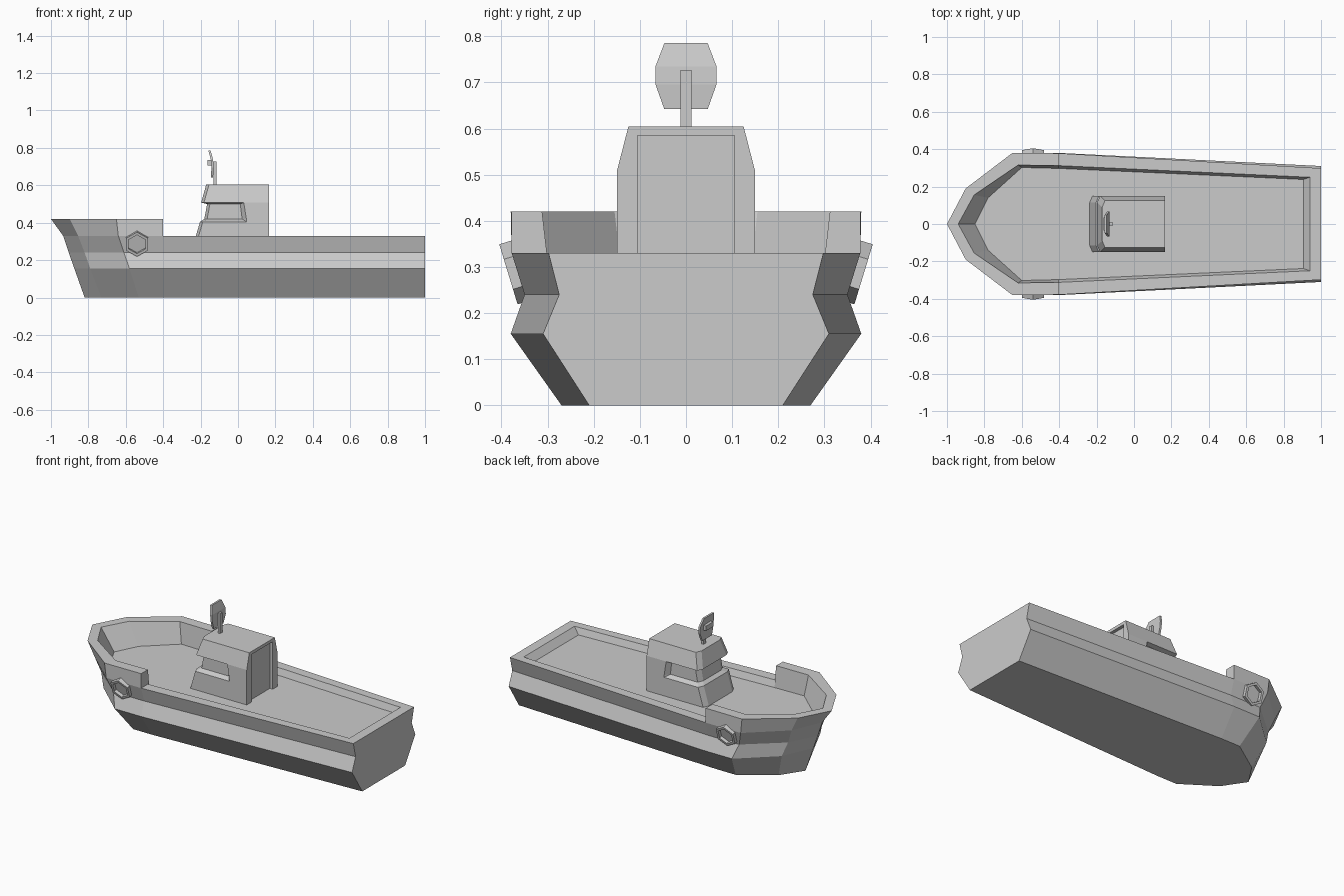
import bpy, bmesh, math
from mathutils import Matrix, Vector

if "Cube" in bpy.data.objects:
    bpy.data.objects.remove(bpy.data.objects["Cube"])


def finish(bm, name):
    bmesh.ops.remove_doubles(bm, verts=bm.verts, dist=0.0005)
    bmesh.ops.recalc_face_normals(bm, faces=bm.faces)
    me = bpy.data.meshes.new(name)
    bm.to_mesh(me)
    bm.free()
    ob = bpy.data.objects.new(name, me)
    bpy.context.collection.objects.link(ob)
    return ob


def box(name, x0, x1, w, z0, z1):
    bm = bmesh.new()
    bmesh.ops.create_cube(bm, size=1)
    bmesh.ops.scale(bm, vec=(x1 - x0, 2 * w, z1 - z0), verts=bm.verts)
    bmesh.ops.translate(bm, vec=((x0 + x1) / 2, 0, (z0 + z1) / 2), verts=bm.verts)
    return finish(bm, name)


# Hull: rows of (x, y) from stem to stern for each height, half only
rows = [
    (0.0, [(-.82, 0), (-.73, .135), (-.53, .27), (-.4, .27), (1, .21)]),
    (.155, [(-.875, 0), (-.79, .19), (-.58, .38), (-.4, .38), (1, .31)]),
    (.24, [(-.905, 0), (-.82, .17), (-.61, .35), (-.4, .35), (1, .275)]),
    (.33, [(-.935, 0), (-.855, .185), (-.64, .378), (-.4, .378), (1, .298)]),
]
bulwark = [(-1, 0), (-.9, .19), (-.65, .38), (-.4, .378)]
inner = [(-.94, 0), (-.855, .155), (-.62, .315), (-.4, .312)]
floor = [(-.85, 0), (-.78, .14), (-.6, .302), (-.4, .297), (.905, .238), (.905, 0)]
RAIL, TOP, DECK = .33, .42, .29

bm = bmesh.new()


def lift(pts, z):
    return [bm.verts.new((x, y, z)) for x, y in pts]


def strip(a, b):
    for i in range(min(len(a), len(b)) - 1):
        bm.faces.new((a[i], a[i + 1], b[i + 1], b[i]))


lv = [lift(p, z) for z, p in rows]
for a, b in zip(lv, lv[1:]):
    strip(a, b)
up, inn, fl = lift(bulwark, TOP), lift(inner, TOP), lift(floor, DECK)
strip(lv[3][:4], up)
strip(up, inn)
strip(inn, fl)
# Low rail from the bulwark step aft, and across the stern
rail_in = lift([(-.4, .312), (.94, .25), (.94, 0)], RAIL)
rail_out = [lv[3][3], lv[3][4], bm.verts.new((1, 0, RAIL))]
strip(rail_out, rail_in)
strip(rail_in, fl[3:])
bm.faces.new((lv[3][3], up[3], inn[3], rail_in[0]))
bm.faces.new((inn[3], rail_in[0], fl[3]))
# Deck, bottom and transom
bm.faces.new(fl)
bm.faces.new(lv[0] + [bm.verts.new((1, 0, 0))])
bm.faces.new([bm.verts.new((1, 0, 0))] + [r[4] for r in lv] + [rail_out[2]])
half = bm.verts[:] + bm.edges[:] + bm.faces[:]
dup = bmesh.ops.duplicate(bm, geom=half)["geom"]
bmesh.ops.scale(bm, vec=(1, -1, 1), verts=[g for g in dup if isinstance(g, bmesh.types.BMVert)])
finish(bm, "hull")

# Cabin: stacked rings (z, front x, front half-width, window end x, reveal end x)
XB, W = .165, .15
rings = [
    (DECK, -.237, W, .04, .04), (.405, -.203, W, .045, .045),
    (.42, -.18, .122, .022, .045), (.5, -.165, .122, .012, .032),
    (.507, -.197, W, .03, .03), (.604, -.17, .125, .03, .03),
]
bm = bmesh.new()
loops = []
for z, xf, w, xw, xr in rings:
    wr = max(w, W) if z < .6 else w
    h = [(xf, w - .035), (xf + .015, w), (xw, w), (xr, wr), (XB, wr)]
    loops.append([bm.verts.new((x, y, z)) for x, y in h + [(x, -y) for x, y in reversed(h)]])
for a, b in zip(loops, loops[1:]):
    for i in range(len(a)):
        j = (i + 1) % len(a)
        bm.faces.new((a[i], a[j], b[j], b[i]))
bm.faces.new(loops[0])
bm.faces.new(loops[-1])
bmesh.ops.remove_doubles(bm, verts=bm.verts, dist=.0005)
bmesh.ops.dissolve_degenerate(bm, dist=.0005, edges=bm.edges)
cabin = finish(bm, "cabin")

# Recessed rear doorway
cutter = box("doorway_cutter", .145, .2, .105, .25, .585)
cutter.hide_render = True
cutter.hide_viewport = True
cut = cabin.modifiers.new("doorway", 'BOOLEAN')
cut.operation = 'DIFFERENCE'
cut.solver = 'EXACT'
cut.object = cutter

# Hexagonal anchor ports on both bow sides
for side, name in ((1, "left_anchor_port"), (-1, "right_anchor_port")):
    bm = bmesh.new()
    bmesh.ops.create_cone(bm, cap_ends=True, segments=6, radius1=.068, radius2=.068, depth=.05)
    face = max(bm.faces, key=lambda f: f.calc_center_median().z)
    bmesh.ops.inset_region(bm, faces=[face], thickness=.016)
    r = bmesh.ops.extrude_discrete_faces(bm, faces=[face])["faces"][0]
    bmesh.ops.translate(bm, vec=(0, 0, -.02), verts=r.verts)
    n = Vector((0, side * .956, -.292))
    u = Vector((0, side * .292, .956))
    rot = Matrix((u, n.cross(u), n)).transposed()
    if abs(bm.verts[:][0].co.x) < .01:
        rot = rot @ Matrix.Rotation(math.pi / 2, 3, 'Z')
    bmesh.ops.transform(bm, matrix=rot.to_4x4(), verts=bm.verts)
    bmesh.ops.translate(bm, vec=Vector((-.54, side * .385, .284)) - n * .025, verts=bm.verts)
    finish(bm, name)

# Radar mast, feed bar and bent dish
box("radar_mast", -.13, -.116, .012, .6, .727)
box("radar_feed", -.163, -.14, .035, .705, .735)
bm = bmesh.new()
prof = [(-.146, .047, .785), (-.133, .066, .735), (-.13, .066, .695), (-.133, .047, .642)]
sec = [[bm.verts.new((x + dx, s * w, z)) for dx, s in ((0, 1), (0, -1), (-.012, -1), (-.012, 1))]
       for x, w, z in prof]
for a, b in zip(sec, sec[1:]):
    for i in range(4):
        j = (i + 1) % 4
        bm.faces.new((a[i], a[j], b[j], b[i]))
bm.faces.new(sec[0])
bm.faces.new(sec[-1])
finish(bm, "radar_dish")
